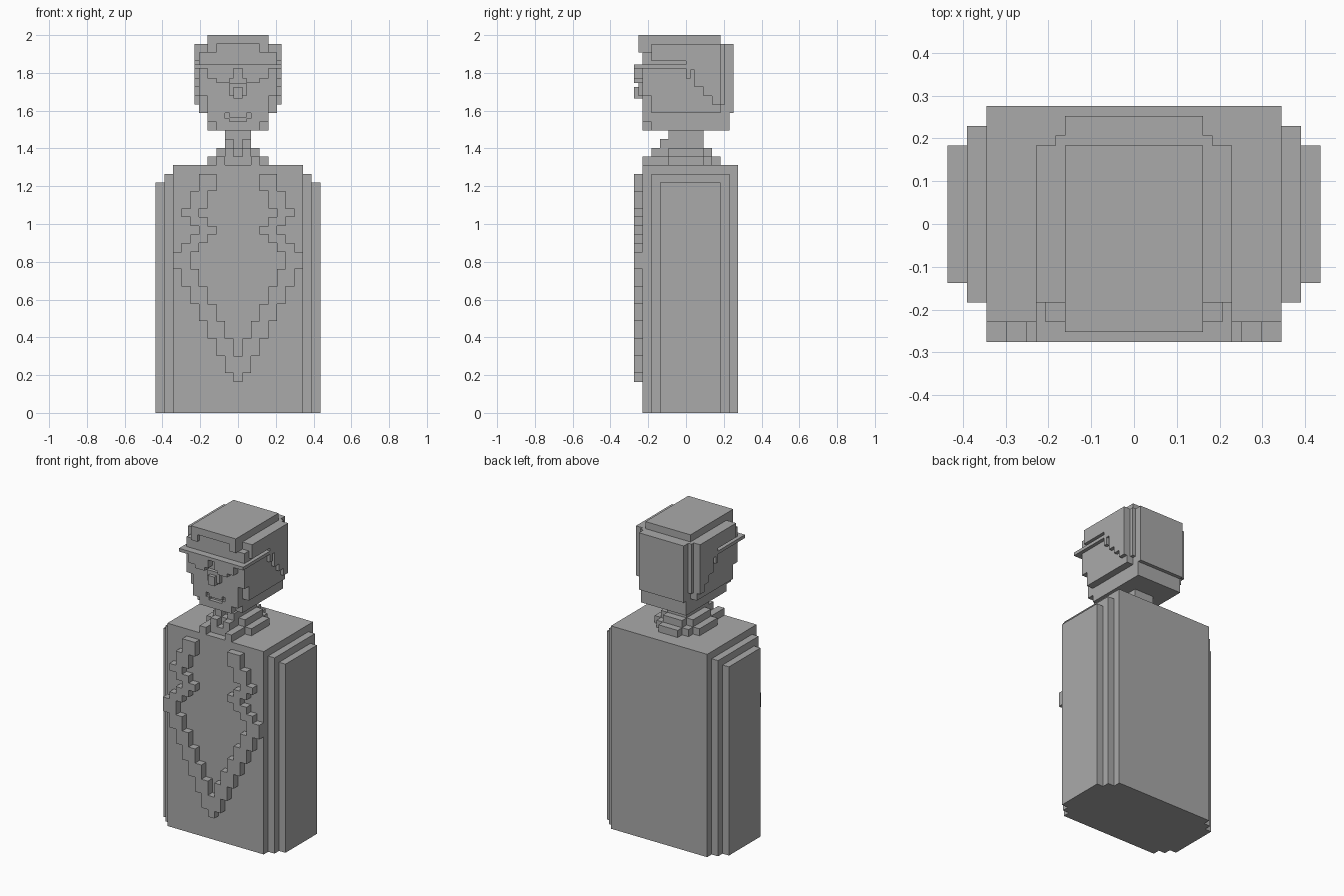
import bpy
import bmesh

cube = bpy.data.objects.get("Cube")
if cube:
    bpy.data.objects.remove(cube, do_unlink=True)

UNIT = 0.0459          # edge length of one block
FLOOR = 2 / UNIT       # rows are counted downwards from the crown

grey = bpy.data.materials.new("plain grey")
grey.use_nodes = True
grey.diffuse_color = (0.4, 0.4, 0.4, 1)
grey.node_tree.nodes["Principled BSDF"].inputs["Base Color"].default_value = grey.diffuse_color


def place(x, y, row):
    """Turn block coordinates into a world position."""
    return (x * UNIT, y * UNIT, 2 - row * UNIT)


def finish(name, bm, mirror=False):
    bmesh.ops.recalc_face_normals(bm, faces=bm.faces)
    mesh = bpy.data.meshes.new(name)
    bm.to_mesh(mesh)
    bm.free()
    mesh.materials.append(grey)
    obj = bpy.data.objects.new(name, mesh)
    bpy.context.collection.objects.link(obj)
    if mirror:
        obj.modifiers.new("Mirror", 'MIRROR').use_mirror_merge = False
    return obj


def blocks(name, *boxes, mirror=False):
    """Boxes given as (x range), (y range), (row range)."""
    bm = bmesh.new()
    for xs, ys, rows in boxes:
        cell = bmesh.ops.create_cube(bm, size=1)["verts"]
        for v in cell:
            v.co = place(xs[v.co.x > 0], ys[v.co.y > 0], rows[v.co.z < 0])
    return finish(name, bm, mirror)


def centred(half, ys, rows):
    return (-half, half), ys, rows


def slab(name, corners, start, end, axis):
    """Extrude a stepped outline along x or y, mirrored to both sides."""
    def at(depth, a, row):
        return place(depth, a, row) if axis == "x" else place(a, depth, row)

    clean = [p for i, p in enumerate(corners) if p != corners[i - 1]]
    bm = bmesh.new()
    near = [bm.verts.new(at(start, *p)) for p in clean]
    far = [bm.verts.new(at(end, *p)) for p in clean]
    bm.faces.new(near)
    bm.faces.new(far)
    for i in range(len(clean)):
        bm.faces.new((near[i - 1], near[i], far[i], far[i - 1]))
    return finish(name, bm, mirror=True)


# Torso with stepped sides
blocks("torso", centred(7.5, (-5, 6), (15, FLOOR)))
blocks("torso_side_step", centred(8.5, (-4, 5), (16, FLOOR)))
blocks("arm_step", centred(9.5, (-3, 4), (17, FLOOR)))

# Raised lapels: one outer width per row, two blocks wide
widths = [4, 4, 5, 5, 6, 5, 4, 5, 6, 7, 7, 6, 6, 5, 5, 4, 4, 3, 3, 2, 2, 1, 1, 0]
outer, inner = [], []
for row, width in enumerate(widths, start=16):
    edge = max(0, width - 1.5)
    outer += [(width + 0.5, row), (width + 0.5, row + 1)]
    inner += [(edge, row), (edge, row + 1)]
slab("lapel", outer + inner[::-1], -6, -5, "y")

# Neck and stepped collar, open at the throat
blocks("neck", centred(1.5, (-2, 2), (10.9, 15)))
blocks("collar",
       centred(2.5, (-2, 2), (13, 15)),
       centred(1.5, (-3, 3), (13, 15)),
       centred(3.5, (-2, 2), (14, 15)),
       centred(2.5, (-4, 3), (14, 15)),
       centred(1.5, (-4, 4), (14, 15)))
blocks("collar_points",
       ((0.5, 1.5), (-3, -2), (12, 13)),
       ((0.5, 1.5), (-4, -2), (13, 14)),
       ((1.5, 2.5), (-5, -2), (14, 15)), mirror=True)

# Head
face = blocks("face", centred(3.5, (-5, 5), (1, 10)))
blocks("head_sides",
       centred(4.5, (-4, 4), (1, 9)),
       centred(4.5, (-5, 4), (2, 7)))
blocks("jaw",
       centred(3.5, (-4, 5), (9, 11)),
       centred(2.5, (-5, -4), (10, 11)))

# Mouth cut into the face
mouth = blocks("mouth_cutter",
               centred(1, (-6, -4.5), (9.5, 9.97)),
               ((-1.5, -1), (-6, -4.5), (9, 9.6)),
               ((1, 1.5), (-6, -4.5), (9, 9.6)))
mouth.hide_render = True
mouth.hide_viewport = True
cut = face.modifiers.new("Mouth", 'BOOLEAN')
cut.operation = 'DIFFERENCE'
cut.object = mouth
cut.solver = 'EXACT'
cut.use_self = True

# Nose
blocks("nose",
       centred(1, (-5.5, -5), (5.5, 7)),
       centred(0.5, (-6, -5), (6, 7.3)))

# Hair: crown, fringe corners, back and stepped sides
blocks("hair_crown", centred(3.5, (-5.5, 4), (0, 1)))
blocks("hair_fringe", ((2.5, 3.5), (-5.5, -5), (1, 2)), mirror=True)
blocks("hair_back",
       centred(3.5, (5, 5.5), (1, 9)),
       centred(4, (4, 4.5), (1, 8)))
slab("hair_side", [(-4, 1), (4, 1), (4, 8), (3, 8), (3, 7), (2, 7), (2, 6), (1, 6),
                   (1, 4), (0.5, 4), (0.5, 5), (0, 5), (0, 3), (-4, 3)], 4.5, 5, "x")

# Glasses: brow bar, temples and stepped lenses
blocks("glasses_bar", centred(5, (-6, -5), (3.4, 3.85)))
blocks("glasses_temple", ((4.5, 5), (-5, 0), (3.4, 3.85)), mirror=True)
slab("glasses_lens", [(0.5, 3.85), (3.5, 3.85), (3.5, 5), (2.5, 5), (2.5, 5.5),
                      (1, 5.5), (1, 5), (0.5, 5)], -6, -5, "y")
